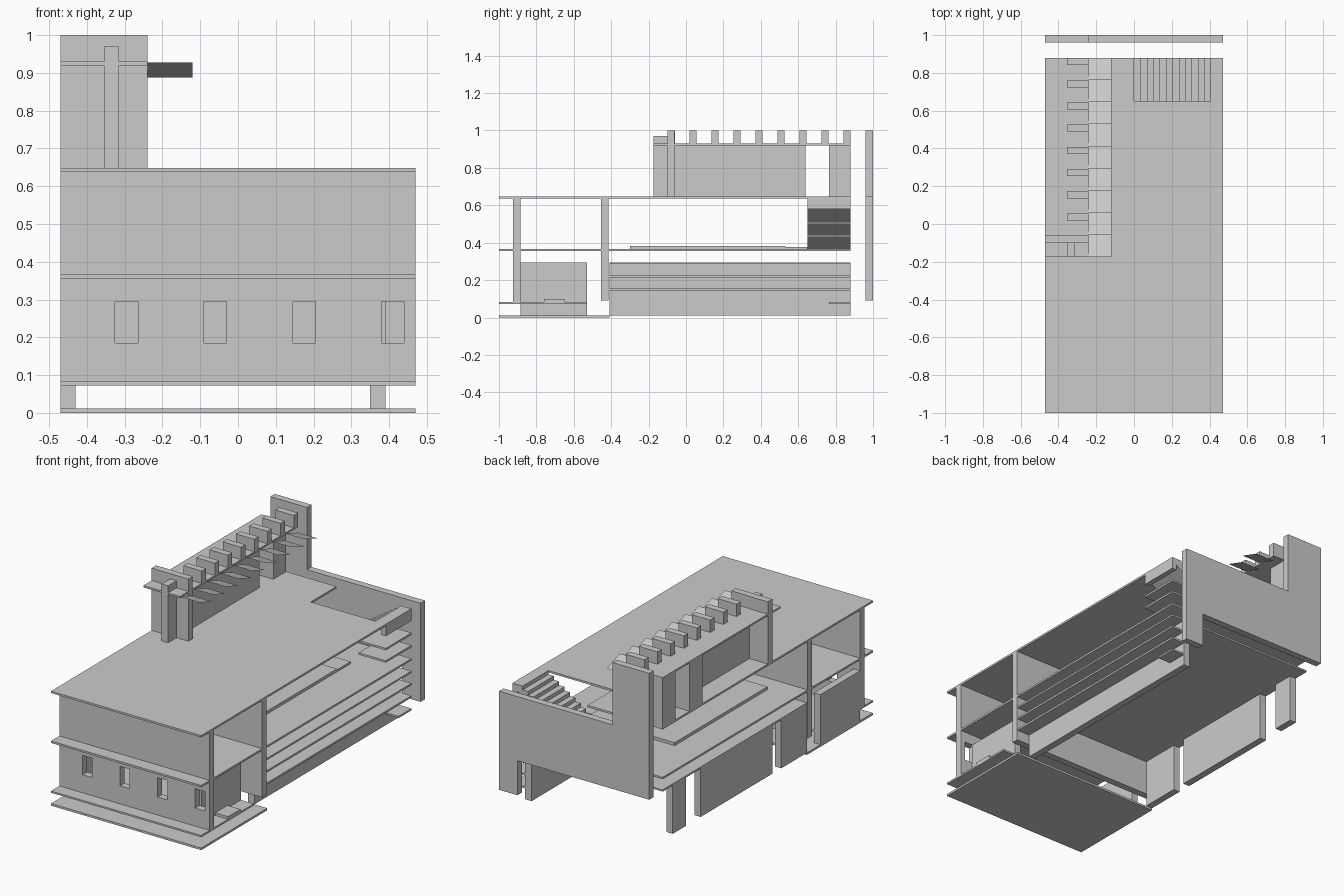
import bpy

if "Cube" in bpy.data.objects:
    bpy.data.objects.remove(bpy.data.objects["Cube"])


def mesh(name, verts, faces):
    me = bpy.data.meshes.new(name)
    me.from_pydata(verts, [], faces)
    ob = bpy.data.objects.new(name, me)
    bpy.context.collection.objects.link(ob)
    return ob


def prism(name, outline, y0, y1):
    """Extrude a counter-clockwise x-z outline from y0 to y1."""
    n = len(outline)
    verts = [(x, y0, z) for x, z in outline] + [(x, y1, z) for x, z in outline]
    faces = [tuple(range(n)), tuple(range(2 * n - 1, n - 1, -1))]
    faces += [(i, i + n, (i + 1) % n + n, (i + 1) % n) for i in range(n)]
    return mesh(name, verts, faces)


def box(name, x0, x1, y0, y1, z0, z1):
    return prism(name, [(x0, z0), (x1, z0), (x1, z1), (x0, z1)], y0, y1)


L, R = -0.47, 0.47      # outer left and right
IN = -0.24              # inner side of the rooftop tower

# horizontal slabs
box("base_slab", L, R, -1, -0.41, 0, 0.012)
box("front_floor", L, R, -1, -0.53, 0.073, 0.083)
box("lower_ceiling", L, R, -0.41, 0.88, 0.285, 0.295)
box("upper_floor", L, R, -1, 0.88, 0.355, 0.366)
box("floor_platform", -0.30, 0.25, -0.30, 0.53, 0.366, 0.383)
box("floor_platform_step", -0.05, 0.25, 0.53, 0.65, 0.366, 0.378)

# roof with the stair opening cut from its back right corner
roof = [(L, -1), (R, -1), (R, 0.65), (0, 0.65), (0, 0.88), (L, 0.88)]
n = len(roof)
mesh("roof", [(x, y, z) for z in (0.637, 0.648) for x, y in roof],
     [tuple(range(n - 1, -1, -1)), tuple(range(n, 2 * n))] +
     [(i, (i + 1) % n, (i + 1) % n + n, i + n) for i in range(n)])

# front wall: piers between four windows, bands above and below
FY = (-0.925, -0.885)
box("front_wall_sill", L, R, *FY, 0.083, 0.185)
box("front_wall_head", L, R, *FY, 0.295, 0.355)
box("front_wall_upper", L, R, *FY, 0.366, 0.637)
edges = [L]
for k in range(4):
    edges += [-0.325 + 0.235 * k, -0.265 + 0.235 * k]
edges.append(R)
for a, b in zip(edges[::2], edges[1::2]):
    box("front_wall_pier", a, b, *FY, 0.185, 0.295)

# cross wall
box("cross_wall_lower", L, R, -0.455, -0.415, 0.09, 0.355)
box("cross_wall_upper", L, R, -0.455, -0.415, 0.366, 0.637)

# ground floor side walls
for x0, x1 in ((L, -0.43), (0.35, 0.39)):
    box("front_side_wall", x0, x1, -0.885, -0.53, 0.012, 0.295)
for y0, y1 in ((-0.41, -0.18), (-0.10, 0.54), (0.67, 0.79)):
    box("left_wall", L, -0.43, y0, y1, 0.012, 0.285)
box("right_wall", 0.35, 0.39, -0.41, 0.88, 0.012, 0.285)
box("side_ledge", 0.39, R, -0.76, -0.65, 0.083, 0.098)

# right side shelves, long ones below and short ones by the stair
for z in (0.145, 0.215):
    box("long_shelf", 0.39, R, -0.41, 0.88, z, z + 0.011)
box("low_shelf", 0.39, R, 0.765, 0.88, 0.073, 0.083)
for z in (0.43, 0.5):
    box("short_shelf", 0.30, R, 0.65, 0.88, z, z + 0.011)
box("stair_parapet", 0.44, R, 0.65, 0.88, 0.58, 0.648)

# stair rising to the right, sawtooth above and below
N, run, rise = 13, 0.44 / 13, 0.282 / 13
upper = []
for i in range(N):
    upper += [(i * run, 0.366 + i * rise), (i * run, 0.366 + (i + 1) * rise)]
upper.append((0.44, 0.648))
lower = [(0.44, 0.61), (run, 0.366)]
prism("stair", lower[::-1] + upper[::-1][:-1] + [(0, 0.366)], 0.65, 0.88)

# back wall: tall on the left, one leg on the right
prism("back_wall", [(L, 0.285), (0.355, 0.285), (0.355, 0.09), (R, 0.09),
                    (R, 0.648), (IN, 0.648), (IN, 1), (L, 1)], 0.96, 1)

# rooftop tower
box("tower_canopy", L, IN, -0.175, 0.88, 0.92, 0.93)
box("tower_front_fin", -0.355, -0.315, -0.175, -0.10, 0.648, 0.92)
box("tower_front_wall", L, IN, -0.10, -0.06, 0.648, 0.92)
box("tower_front_upstand", L, -0.355, -0.10, -0.06, 0.93, 1)
box("tower_front_cap", -0.355, -0.315, -0.175, -0.10, 0.93, 0.97)
box("tower_side_wall", -0.355, -0.315, -0.06, 0.525, 0.648, 0.92)
box("tower_pier", L, -0.315, 0.525, 0.64, 0.648, 0.92)
box("tower_back_pier", L, -0.315, 0.765, 0.88, 0.648, 0.92)

# upstand fins and tilted louvres along the tower
for k in range(9):
    y = -0.10 + 0.1177 * k
    box("roof_fin", -0.355, IN, y, y + 0.038, 0.93, 1)
    a = -0.175 + 0.1172 * k
    b = a + 0.1172
    mesh("louvre", [(IN, a, 0.928), (-0.12, a, 0.928),
                    (-0.12, b, 0.888), (IN, b, 0.888)], [(3, 2, 1, 0)])
